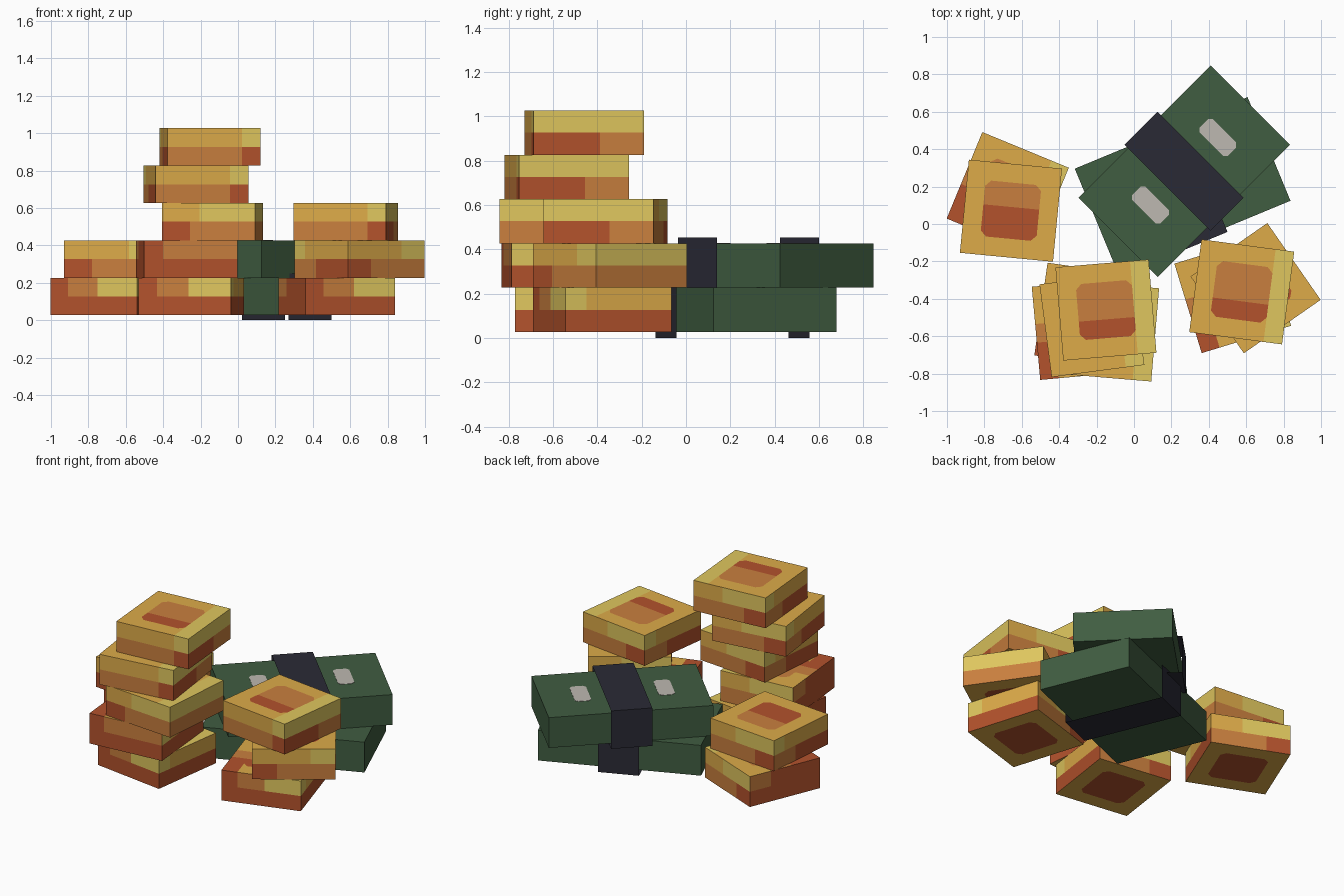
import bpy, bmesh, math
from mathutils import Matrix, Vector

if "Cube" in bpy.data.objects:
    bpy.data.objects.remove(bpy.data.objects["Cube"])

BASE = 0.027   # height of the lowest layer
LAYER = 0.2    # thickness of every block and brick


def material(name, rgb):
    mat = bpy.data.materials.new(name)
    lin = [((c / 255 + 0.055) / 1.055) ** 2.4 for c in rgb]
    mat.diffuse_color = (*lin, 1)
    mat.use_nodes = True
    mat.node_tree.nodes["Principled BSDF"].inputs["Base Color"].default_value = mat.diffuse_color
    return mat


AMBER, YELLOW, ORANGE, RED = range(4)
gold = [material("amber", (221, 171, 73)), material("yellow", (223, 198, 94)),
        material("orange_brown", (201, 127, 62)), material("brick_red", (179, 82, 44))]
green = material("dark_green", (64, 93, 65))
strap_dark = material("strap_dark", (42, 42, 53))
grey = material("label_grey", (190, 184, 177))


def finish(name, bm, mats, x, y, z, turn):
    bmesh.ops.recalc_face_normals(bm, faces=bm.faces)
    mesh = bpy.data.meshes.new(name)
    bm.to_mesh(mesh)
    bm.free()
    for m in mats:
        mesh.materials.append(m)
    ob = bpy.data.objects.new(name, mesh)
    ob.location = (x, y, z)
    ob.rotation_euler.z = math.radians(turn)
    bpy.context.collection.objects.link(ob)
    return ob


def box(sx, sy, sz):
    bm = bmesh.new()
    bmesh.ops.create_cube(bm, size=1, matrix=Matrix.Diagonal((sx, sy, sz, 1)))
    return bm


# Painted pattern of a gold block, chosen by face direction and position
def paint(style, c, n):
    low_red = style in "CD"          # blocks with a red lower corner
    inner = abs(c.x) < 0.15 and abs(c.y) < 0.15 and abs(c.x) + abs(c.y) < 0.27
    if n.z < -0.5:
        return RED if inner else AMBER
    if n.z > 0.5:
        if inner:
            return RED if c.y < (0.02 if style == "E" else -0.05) else ORANGE
        if low_red and c.x < -0.15 and c.y < 0.05:
            return RED if c.y < -0.05 else ORANGE
        return YELLOW if c.x > 0.15 and style != "E" else AMBER
    upper = c.z > 0
    if n.x > 0.5:
        if low_red:
            return RED if not upper else YELLOW if c.y < -0.15 else AMBER
        if upper:
            return YELLOW
        return RED if c.y < 0.05 and style not in "BE" else ORANGE
    if n.x < -0.5:
        if low_red:
            return ORANGE if upper and c.y > 0.1 else RED
        if upper:
            return YELLOW if c.y > 0.15 else AMBER
        return RED if c.y < 0.05 else ORANGE
    if n.y > 0.5:
        if upper:
            return AMBER if c.x > 0.05 else YELLOW
        return RED if c.x < -0.1 else ORANGE
    if style == "A":
        if upper:
            return YELLOW if c.x > 0.15 else AMBER
        return RED if c.x > 0.15 else ORANGE
    if style in "BE":
        if upper:
            return AMBER if c.x < (-0.05 if style == "B" else 0.1) else YELLOW
        return RED if c.x < -0.1 else ORANGE
    if not upper or c.x < -0.15:
        return RED
    return YELLOW if c.x > 0.02 and style == "C" else ORANGE


def gold_block(name, level, x, y, turn, style):
    bm = box(0.5, 0.5, LAYER)
    steps = (-0.15, -0.1, -0.05, 0.02, 0.05, 0.1, 0.15)
    cuts = [(no, d) for no in ((1, 0, 0), (0, 1, 0)) for d in steps] + [((0, 0, 1), 0)]
    # diagonal cuts round off the painted square
    cuts += [((1, s, 0), d) for s in (1, -1) for d in (-0.135, 0.135)]
    for no, d in cuts:
        no = Vector(no)
        bmesh.ops.bisect_plane(bm, geom=bm.verts[:] + bm.edges[:] + bm.faces[:],
                               plane_co=no * d, plane_no=no.normalized())
    bm.normal_update()
    for f in bm.faces:
        f.material_index = paint(style, f.calc_center_median(), f.normal)
    finish(name, bm, gold, x, y, BASE + (level + 0.5) * LAYER, turn)


# Stacks of gold blocks: (x, y, turn in degrees, paint style), lowest first
stacks = {
    "left_block": [(-0.675, 0.165, -22.4, "C"), (-0.658, 0.071, -5.5, "E")],
    "middle_block": [(-0.25, -0.49, -8.1, "C"), (-0.275, -0.562, 5.2, "D"),
                     (-0.136, -0.572, -4.8, "B"), (-0.225, -0.538, 7.5, "A"),
                     (-0.15, -0.46, 4.8, "A")],
    "right_block": [(0.528, -0.378, 17, "C"), (0.65, -0.343, 34.8, "E"),
                    (0.576, -0.363, -7.5, "A")],
}
for name, blocks in stacks.items():
    for level, (x, y, turn, style) in enumerate(blocks):
        gold_block(f"{name}_{level + 1}", level, x, y, turn, style)


# Green brick with an open paper-thin strap and two labels on top
def green_brick(name, level, x, y, turn):
    z = BASE + (level + 0.5) * LAYER
    finish(name, box(1.0, 0.6, LAYER), [green], x, y, z, turn)

    bm = box(0.25, 0.65, LAYER + 2 * BASE - 0.003)
    ends = [f for f in bm.faces if abs(f.normal.x) > 0.5]
    bmesh.ops.delete(bm, geom=ends, context='FACES_ONLY')
    finish(name + "_strap", bm, [strap_dark], x, y, z - 0.0015 * (1 - level), turn)

    # chamfered label plates
    bm = bmesh.new()
    w, h, c = 0.05, 0.107, 0.018
    outline = [(w, h - c), (w - c, h), (c - w, h), (-w, h - c),
               (-w, c - h), (c - w, -h), (w - c, -h), (w, c - h)]
    for side in (-0.255, 0.255):
        face = bm.faces.new([bm.verts.new((px + side, py, 0)) for px, py in outline])
        top = bmesh.ops.extrude_face_region(bm, geom=[face])["geom"]
        bmesh.ops.translate(bm, vec=(0, 0, 0.003),
                            verts=[v for v in top if isinstance(v, bmesh.types.BMVert)])
    finish(name + "_labels", bm, [grey], x, y, z + LAYER / 2 - 0.001, turn)


green_brick("lower_brick", 0, 0.26, 0.21, 22.5)
green_brick("upper_brick", 1, 0.268, 0.282, 45)
